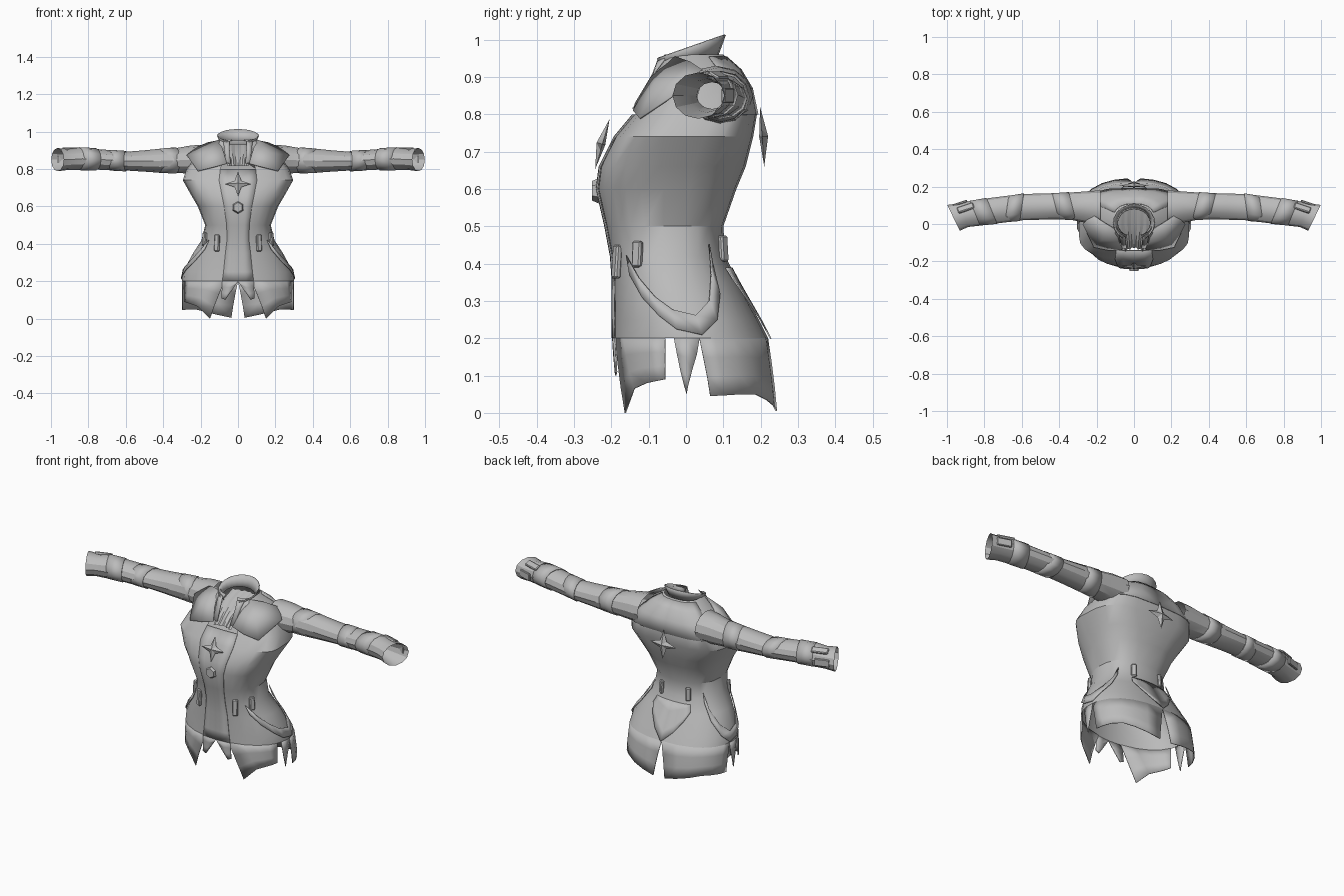
import bpy, bmesh, math
from mathutils import Vector, Matrix

cube = bpy.data.objects.get("Cube")
if cube:
    bpy.data.objects.remove(cube, do_unlink=True)

cloth = bpy.data.materials.new("grey cloth")
cloth.use_nodes = True
grey = (0.5, 0.5, 0.5, 1)
cloth.diffuse_color = grey
cloth.node_tree.nodes["Principled BSDF"].inputs["Base Color"].default_value = grey


def finish(name, bm, mirror=False, thick=0, angle=28):
    bmesh.ops.recalc_face_normals(bm, faces=bm.faces)
    mesh = bpy.data.meshes.new(name)
    bm.to_mesh(mesh)
    bm.free()
    ob = bpy.data.objects.new(name, mesh)
    bpy.context.collection.objects.link(ob)
    mesh.materials.append(cloth)
    bpy.ops.object.select_all(action='DESELECT')
    ob.select_set(True)
    bpy.context.view_layer.objects.active = ob
    bpy.ops.object.shade_smooth_by_angle(angle=math.radians(angle))
    if thick:
        ob.modifiers.new("Thickness", 'SOLIDIFY').thickness = thick
    if mirror:
        ob.modifiers.new("Mirror", 'MIRROR').use_clip = False


def sheet(name, rows, closed=False, cut=None, **kw):
    """Skin a grid of points; cut removes faces whose centre passes the rule."""
    bm = bmesh.new()
    grid = [[bm.verts.new(p) for p in row] for row in rows]
    n = len(rows[0])
    for a, b in zip(grid, grid[1:]):
        for i in range(n if closed else n - 1):
            j = (i + 1) % n
            bm.faces.new((a[i], a[j], b[j], b[i]))
    if cut:
        bad = [f for f in bm.faces if cut(f.calc_center_median())]
        bmesh.ops.delete(bm, geom=bad, context='FACES')
    finish(name, bm, **kw)


# Body sections: height, front y, back y, half width, y of the widest point,
# front and back roundness (small is boxy)
SECTIONS = [
    (0, -.18, .245, .3, .03, .8, .8), (.1, -.19, .235, .3, .02, .85, .8),
    (.2, -.195, .22, .3, .01, .95, .85), (.25, -.195, .195, .295, 0, 1, .9),
    (.35, -.195, .14, .24, -.03, .95, .9), (.42, -.2, .105, .195, -.05, .9, .9),
    (.5, -.215, .1, .175, -.06, .8, .8), (.6, -.238, .135, .215, -.06, .8, .75),
    (.66, -.23, .16, .25, -.07, .8, .7), (.74, -.19, .18, .295, -.06, .8, .58),
    (.8, -.14, .19, .275, -.01, .8, .58), (.87, -.11, .175, .22, .03, .8, .7),
    (.92, -.08, .145, .165, .035, .8, .8), (.96, -.06, .1, .1, .02, .8, .8)]


def body(angle, z, out=0):
    """Point on the coat: 0 degrees is the front, 90 the left side."""
    for lo, hi in zip(SECTIONS, SECTIONS[1:]):
        if z <= hi[0]:
            break
    t = (z - lo[0]) / (hi[0] - lo[0])
    f, b, w, m, round_f, round_b = (p + (q - p) * t for p, q in zip(lo[1:], hi[1:]))
    s, c = math.sin(math.radians(angle)), math.cos(math.radians(angle))
    depth, e = (m - f, round_f) if c > 0 else (b - m, round_b)
    return Vector(((w + out) * math.copysign(abs(s) ** e, s),
                   m - (depth + out) * math.copysign(abs(c) ** e, c), z))


# Fitted body with an open neckline
heights = [s[0] for s in SECTIONS[2:]]
sheet("coat_body", [[body(a, z) for a in range(0, 360, 15)] for z in heights],
      closed=True, cut=lambda c: c.z > .83 and abs(c.x) < .05 and c.y < 0)


# Skirt panels: each column is top angle, hem angle, hem height
def panel(name, columns, top=.2, out=0):
    rows = []
    for k in range(4):
        t = k / 3
        rows.append([body(a + (b - a) * t, top + (z - top) * t, out)
                     for a, b, z in columns])
    sheet(name, rows, mirror=True, thick=.004)


panel("front_centre_panel", [(0, 5, .15), (6, 10, .1), (15, 14, .11)], out=.003)
panel("front_side_panel", [(13, 25, 0), (30, 42, .065), (45, 56, .08), (60, 64, .085), (72, 72, .09)])
panel("side_point", [(79, 85, .07), (87, 86, .05), (95, 87, .07)])
panel("back_skirt_panel", [(95, 97, .045), (105, 107, .047), (120, 120, .05), (135, 135, .05),
                           (150, 150, .035), (165, 164, .02), (180, 176, .005)])

# Raised front facing and pointed back flap
sheet("front_facing", [[body(a, z, .004) for a in (0, 7.5, 15)]
                       for z in (.2, .25, .35, .42, .5, .6, .66, .74, .8)],
      mirror=True, thick=.003)
sheet("back_flap", [[body(180 - a, .39 - t * (.19 - a * .006), .004 + t * .005)
                     for a in (0, 9, 18, 26)] for t in (0, .25, .5, .75, 1)],
      mirror=True, thick=.004)


# Sleeves with uneven fold rings: x, y, z, depth, height, yaw
def ring(x, y, z, ry, rz, yaw, sides=12):
    turn = Matrix.Rotation(math.radians(-yaw), 3, 'Z')
    pts = []
    for k in range(sides):
        a = math.tau * k / sides
        pts.append(Vector((x, y, z)) + turn @ Vector((0, ry * math.cos(a), rz * math.sin(a))))
    return pts


SLEEVE = [(.18, .08, .85, .1, .08, 0), (.25, .09, .85, .085, .076, 0),
          (.33, .095, .846, .074, .066, 0), (.42, .095, .844, .07, .064, 0),
          (.5, .093, .843, .07, .057, 0), (.6, .09, .842, .07, .05, 3),
          (.68, .08, .847, .07, .054, 8), (.76, .07, .852, .07, .055, 10),
          (.85, .058, .855, .07, .06, 14), (.91, .047, .851, .067, .056, 20),
          (.965, .033, .85, .077, .062, 26)]
sheet("sleeve", [ring(*s) for s in SLEEVE], closed=True, mirror=True)
sheet("cuff_lining", [ring(*SLEEVE[-1]), ring(.87, .055, .85, .05, .045, 18),
                      ring(.76, .07, .85, .042, .036, 10)], closed=True, mirror=True)


def band(name, start, end, grow, lean):
    sheet(name, [ring(*start[:3], start[3] + grow, start[4] + grow, lean),
                 ring(*end[:3], end[3] + grow * .3, end[4] + grow * .3, lean)],
          closed=True, mirror=True, thick=.004)


band("upper_arm_fold", SLEEVE[2], SLEEVE[3], .004, 14)
band("elbow_fold", SLEEVE[5], SLEEVE[6], .005, -8)
band("forearm_fold", SLEEVE[7], SLEEVE[8], .005, 22)


# Chamfered blocks for loops and cuff tabs
def block(name, centre, size, turn=0, tilt=0):
    bm = bmesh.new()
    bmesh.ops.create_cube(bm, size=1)
    bmesh.ops.scale(bm, vec=size, verts=bm.verts)
    bmesh.ops.bevel(bm, geom=bm.edges[:], offset=min(size) * .25, segments=1, affect='EDGES')
    mat = Matrix.Translation(centre) @ Matrix.Rotation(math.radians(turn), 4, 'Z') \
        @ Matrix.Rotation(math.radians(tilt), 4, 'X')
    bmesh.ops.transform(bm, matrix=mat, verts=bm.verts)
    finish(name, bm, mirror=True)


block("cuff_tab", (.9, .085, .9), (.09, .035, .018), -18, -30)
block("cuff_back_tab", (.93, .112, .85), (.08, .012, .04), -18)
for label, angle, z in (("front", 30, .405), ("side", 62, .425), ("back", 158, .44)):
    block(label + "_belt_loop", body(angle, z, .006), (.028, .018, .09 if angle < 40 else .07),
          angle * .9, -4)

# Hanging hip strap
strap = [(48, .41), (58, .35), (70, .3), (82, .265), (97, .25), (112, .29), (125, .36), (132, .44)]
sheet("hip_strap", [[body(a, z + d, .009) for a, z in strap] for d in (.012, -.04)],
      mirror=True, thick=.004)

# Shoulder lapels and back yoke
sheet("shoulder_lapel", [
    [(.1, -.03, .955), (.165, .01, .942), (.225, .05, .915)],
    [(.08, -.095, .9), (.17, -.085, .885), (.275, 0, .875)],
    [(.06, -.137, .83), (.135, -.142, .81), (.215, -.125, .79)]], mirror=True, thick=.005)
sheet("back_yoke", [[body(a, z, .004) for a in (112, 128, 145, 162, 180)]
                    for z in (.955, .92, .87, .8)], mirror=True, thick=.003)

# Flared standing collar, open at the throat
collar = []
for t in (0, .5, 1):
    row = []
    for k in range(17):
        a = math.radians(32 + k * 18.5)
        r = .086 + .022 * t
        y = .006 - (r - .012) * math.cos(a)
        row.append((r * math.sin(a), y, .938 + y * .2 + t * (.04 + y * .15)))
    collar.append(row)
sheet("collar", collar, thick=.005)
sheet("collar_front_edge", [[(.045, -.075, .95), (.08, -.055, .955)],
                            [(.045, -.09, .91), (.075, -.085, .915)],
                            [(.04, -.13, .83), (.065, -.13, .835)]], mirror=True, thick=.005)

# Pleated neckcloth inside the collar
pleats = range(-5, 6)
sheet("neckcloth", [[(k * w, y + (.01 if k % 2 else 0) - abs(k) * .004, z) for k in pleats]
                    for w, y, z in ((.017, .085, .93), (.017, 0, .9), (.012, -.09, .85),
                                    (.011, -.13, .815))], angle=15)


# Four-pointed stars with raised centres
def star(name, centre, radius, tilt, facing):
    bm = bmesh.new()
    rim = []
    for k in range(8):
        r = radius if k % 2 == 0 else radius * .36
        a = math.tau * k / 8
        rim.append(bm.verts.new((r * math.sin(a), 0, r * math.cos(a))))
    for depth in (.016, -.008):
        hub = bm.verts.new((0, facing * depth, 0))
        for k in range(8):
            bm.faces.new((rim[k], rim[(k + 1) % 8], hub))
    mat = Matrix.Translation(centre) @ Matrix.Rotation(math.radians(tilt), 4, 'X')
    bmesh.ops.transform(bm, matrix=mat, verts=bm.verts)
    finish(name, bm, angle=10)


star("chest_star", (0, -.224, .72), .07, -16, -1)
star("back_star", (0, .204, .74), .08, 4, 1)

# Six-sided waist button
bm = bmesh.new()
bmesh.ops.create_cone(bm, cap_ends=True, segments=6, radius1=.034, radius2=.026, depth=.018)
bmesh.ops.transform(bm, verts=bm.verts, matrix=Matrix.Translation((0, -.243, .595))
                    @ Matrix.Rotation(math.radians(90), 4, 'X'))
finish("waist_button", bm)
